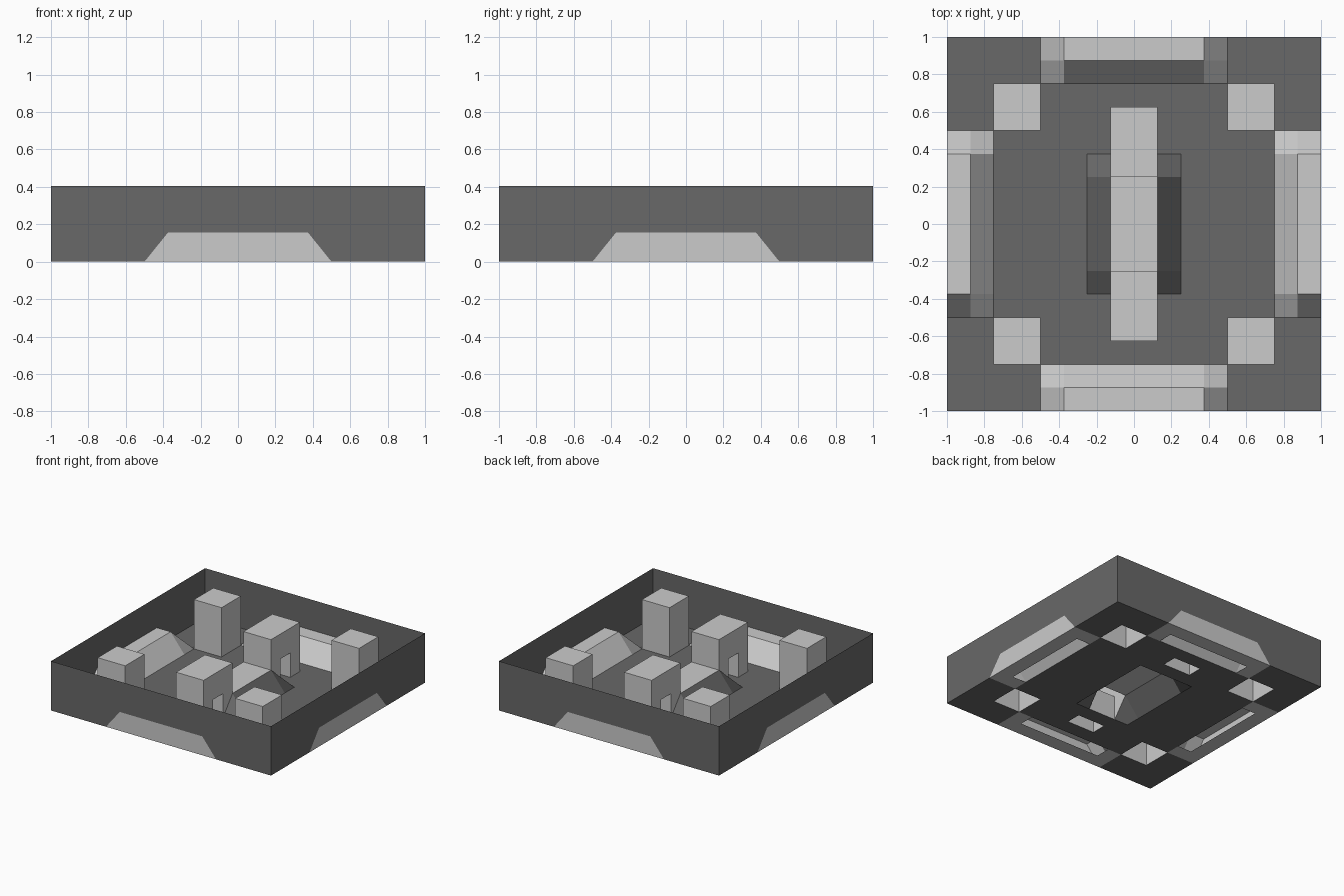
import bpy, bmesh
from math import pi
from mathutils import Vector, Matrix

if "Cube" in bpy.data.objects:
    bpy.data.objects.remove(bpy.data.objects["Cube"])

H = 0.405      # wall / pillar height
R = 0.155      # ramp height
ARCH = 0.20    # passage height under the towers

dark = bpy.data.materials.new("dark_grey")
dark.diffuse_color = (0.14, 0.14, 0.14, 1)
dark.use_nodes = True
dark.node_tree.nodes["Principled BSDF"].inputs["Base Color"].default_value = dark.diffuse_color


def make(name, faces, mat=None, inside=(0, 0, 0), turns=(0,)):
    """Sheet object from polygons, facing away from 'inside', repeated by quarter turns."""
    bm = bmesh.new()
    for t in turns:
        rot = Matrix.Rotation(t * pi / 2, 3, 'Z')
        mid = rot @ Vector(inside)
        for pts in faces:
            f = bm.faces.new([bm.verts.new(rot @ Vector(p)) for p in pts])
            f.normal_update()
            if f.normal.dot(f.calc_center_median() - mid) < 0:
                f.normal_flip()
    bmesh.ops.remove_doubles(bm, verts=bm.verts, dist=1e-4)
    me = bpy.data.meshes.new(name)
    bm.to_mesh(me)
    bm.free()
    if mat:
        me.materials.append(mat)
    ob = bpy.data.objects.new(name, me)
    bpy.context.collection.objects.link(ob)
    return ob


def rect(x0, x1, y0, y1, z):
    return [(x0, y0, z), (x1, y0, z), (x1, y1, z), (x0, y1, z)]


# Floor with openings under every hollow part
holes = [(-.5, .5, -1, -.75), (-.5, .5, .75, 1), (-1, -.75, -.5, .5), (.75, 1, -.5, .5),
         (-.25, .25, -.375, .375), (-.125, .125, .5, .625), (-.125, .125, -.625, -.5)]
holes += [(sx * .625 - .125, sx * .625 + .125, sy * .625 - .125, sy * .625 + .125)
          for sx in (-1, 1) for sy in (-1, 1)]
xs = [-1, -.75, -.5, -.25, -.125, .125, .25, .5, .75, 1]
ys = [-1, -.75, -.625, -.5, -.375, .375, .5, .625, .75, 1]
cells = []
for x0, x1 in zip(xs, xs[1:]):
    for y0, y1 in zip(ys, ys[1:]):
        cx, cy = (x0 + x1) / 2, (y0 + y1) / 2
        if not any(a < cx < b and c < cy < d for a, b, c, d in holes):
            cells.append(rect(x0, x1, y0, y1, 0))
make("floor", cells, dark, inside=(0, 0, -1))

# Outer walls with a trapezoid gap on each side
wall = [(-1, 0), (-.5, 0), (-.375, R), (.375, R), (.5, 0), (1, 0), (1, H), (-1, H)]
make("outer_walls", [[(x, -1, z) for x, z in wall]], dark, turns=range(4))

# Ramps at the middle of each wall
ramp = [[(-.5, -1, 0), (.5, -1, 0), (.375, -1, R), (-.375, -1, R)],
        rect(-.375, .375, -1, -.875, R),
        [(-.375, -.875, R), (.375, -.875, R), (.375, -.75, 0), (-.375, -.75, 0)]]
for s in (-1, 1):
    ramp += [[(s * .375, -1, R), (s * .5, -1, 0), (s * .5, -.875, 0), (s * .375, -.875, R)],
             [(s * .375, -.875, R), (s * .5, -.875, 0), (s * .5, -.75, 0), (s * .375, -.75, 0)]]
make("wall_ramps", ramp, inside=(0, -.9, 0.02), turns=range(4))

# Plates closing the outer half and ends under each ramp
plates = [rect(-.5, .5, -1, -.875, 0)]
plates += [rect(x, x + .125, -.875, -.75, 0) for x in (-.5, .375)]
make("ramp_bases", plates, inside=(0, -.9, 1), turns=range(4))

# Corner pillars, open underneath
a, b = .5, .75
pillar = [rect(a, b, a, b, H)]
ring = [(a, a), (b, a), (b, b), (a, b)]
for p, q in zip(ring, ring[1:] + ring[:1]):
    pillar.append([(*p, 0), (*q, 0), (*q, H), (*p, H)])
make("corner_pillars", pillar, inside=(.625, .625, .2), turns=range(4))

# Central mound: dark sloping flanks
flanks = []
for s in (-1, 1):
    flanks.append([(s * .125, -.25, R), (s * .25, -.25, 0), (s * .25, .25, 0), (s * .125, .25, R)])
    for t in (-1, 1):
        flanks.append([(s * .125, t * .25, R), (s * .25, t * .25, 0),
                       (s * .25, t * .375, 0), (s * .125, t * .375, 0)])
make("mound_flanks", flanks, dark, inside=(0, 0, -.1))

# Deck on top of the mound
make("mound_deck", [rect(-.125, .125, -.25, .25, R)])

# Two towers with a passage beneath, hollow into the mound
prof = [(.375, 0), (.375, ARCH), (.5, ARCH), (.5, 0),
        (.625, 0), (.625, H), (.25, H), (.25, R)]
tower = [[(s * .125, y, z) for y, z in prof] for s in (-1, 1)]
for i, (p, q) in enumerate(zip(prof, prof[1:])):
    if i != 3:  # foot stays open
        tower.append([(-.125, *p), (.125, *p), (.125, *q), (-.125, *q)])
make("towers", tower, inside=(0, .43, .3), turns=(0, 2))
